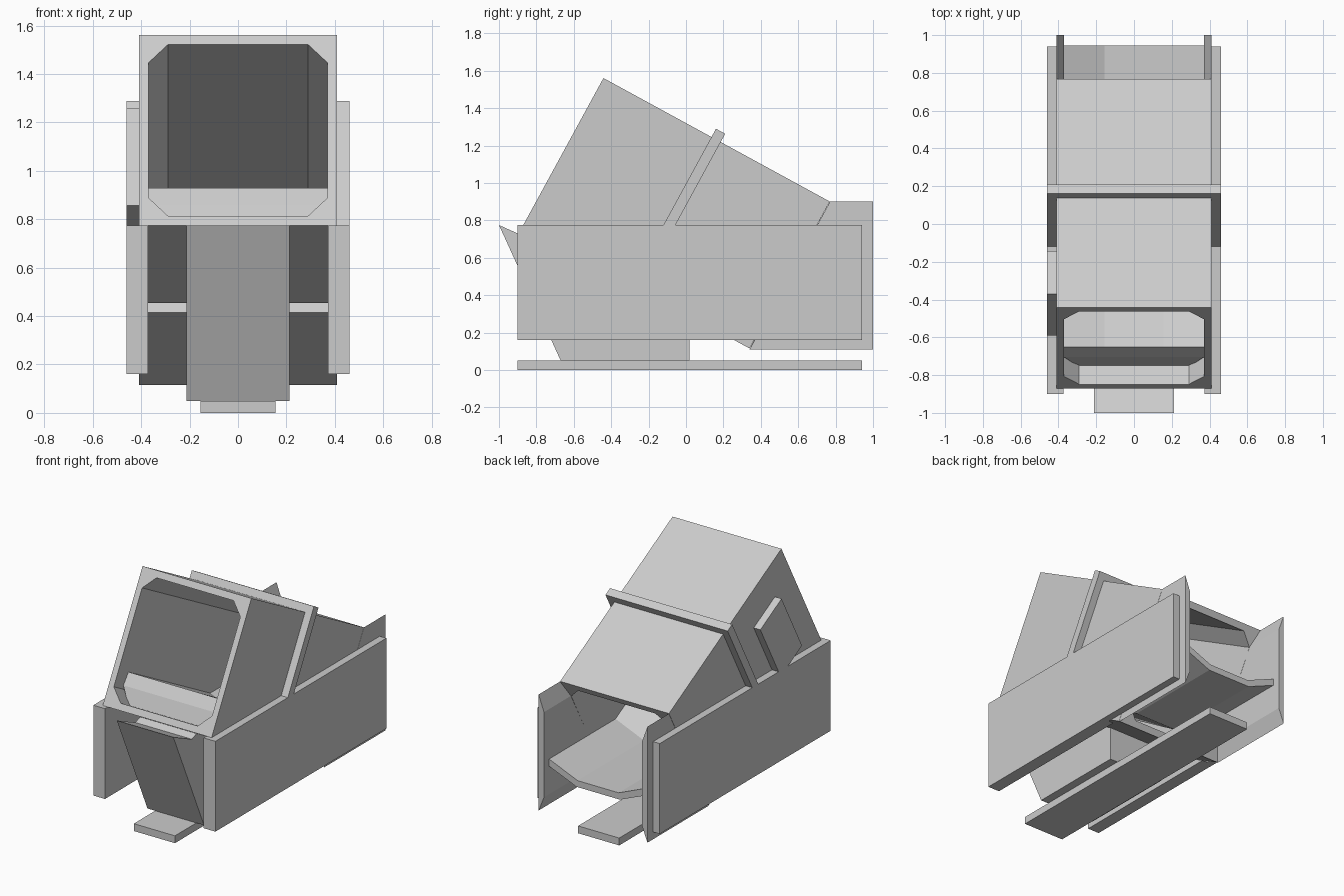
import bpy, bmesh
from mathutils import Vector

if "Cube" in bpy.data.objects:
    bpy.data.objects.remove(bpy.data.objects["Cube"])

# Inclined duct frame: u runs down the roof slope, v is perpendicular to it
O = Vector((0, -0.87, 0.775))
U = Vector((0, 0.878, -0.479))
V = Vector((0, 0.479, 0.878))
LENGTH, HEIGHT = 1.378, 0.895


def loft(name, ring_a, ring_b):
    """Closed solid between two matching rings of points."""
    bm = bmesh.new()
    a = [bm.verts.new(p) for p in ring_a]
    b = [bm.verts.new(p) for p in ring_b]
    n = len(a)
    bm.faces.new(a)
    bm.faces.new(b[::-1])
    for i in range(n):
        j = (i + 1) % n
        bm.faces.new((a[i], b[i], b[j], a[j]))
    bmesh.ops.recalc_face_normals(bm, faces=bm.faces)
    me = bpy.data.meshes.new(name)
    bm.to_mesh(me)
    bm.free()
    ob = bpy.data.objects.new(name, me)
    bpy.context.collection.objects.link(ob)
    return ob


def side_prism(name, profile, x0, x1, inner=None):
    """Extrude a (y, z) profile along x; the second profile may differ."""
    return loft(name, [(x0, y, z) for y, z in profile],
                [(x1, y, z) for y, z in (inner or profile)])


def duct_prism(name, section, u0, u1):
    """Extrude an (x, v) section along the sloping duct."""
    return loft(name, [O + U * u0 + V * v + Vector((x, 0, 0)) for x, v in section],
                [O + U * u1 + V * v + Vector((x, 0, 0)) for x, v in section])


def mirrored(half):
    return half + [(-x, v) for x, v in reversed(half)]


# Sloping duct: roof and walls with chamfered inside corners
duct_prism("duct_hood", mirrored([(0.41, 0.13), (0.41, HEIGHT)])[:2] +
           [(-0.41, HEIGHT), (-0.41, 0.13), (-0.37, 0.13), (-0.37, 0.765),
            (-0.29, 0.85), (0.29, 0.85), (0.37, 0.765), (0.37, 0.13)], 0, LENGTH)

# Duct floor in two lengths with a slit between them
floor_section = mirrored([(0.29, 0.045), (0.37, 0.13), (0.41, 0.13), (0.41, 0)])
duct_prism("duct_floor_front", floor_section, 0, 0.67)
duct_prism("duct_floor_rear", floor_section, 0.75, LENGTH)

# Raised collar over the duct
duct_prism("duct_collar", mirrored([(0.41, 0.3), (0.46, 0.3), (0.46, 0.945)])[:3] +
           [(-0.46, 0.945), (-0.46, 0.3), (-0.41, 0.3),
            (-0.41, HEIGHT), (0.41, HEIGHT)], 0.658, 0.714)

# Block on the left wall only
duct_prism("side_block", [(-0.46, 0.206), (-0.41, 0.206), (-0.41, 0.665),
                          (-0.46, 0.665)], 0.205, 0.465)

# Side panels, lower fillers and bevelled rear walls
panel = [(-0.9, 0.16), (0.94, 0.16), (0.94, 0.775), (-0.9, 0.775)]
filler = [(-0.9, 0.16), (0.24, 0.16), (-0.87, 0.775), (-0.9, 0.775)]
rear_outer = [(0.77, 0.90), (1.0, 0.90), (1.0, 0.11), (0.34, 0.11)]
rear_inner = [(0.71, 0.79), (1.0, 0.79), (1.0, 0.21), (0.39, 0.21)]
for side, s in (("left", -1), ("right", 1)):
    side_prism("side_panel_" + side, panel, s * 0.41, s * 0.46)
    side_prism("panel_filler_" + side, filler, s * 0.372, s * 0.41)
    side_prism("rear_wall_" + side, rear_outer, s * 0.41, s * 0.37, rear_inner)

# Inner chute: front step, ridge, slope and shallow trough at the rear
rows = [(-0.75, 0.755, 0.755, 0.30), (-0.705, 0.86, 0.86, 0.37),
        (-0.65, 0.93, 0.93, 0.37), (0.23, 0.45, 0.36, 0.37),
        (0.945, 0.45, 0.36, 0.37)]
bm = bmesh.new()
grid = [[bm.verts.new((x, y, z)) for x, z in
         ((-w, ze), (-0.155, zm), (0.155, zm), (w, ze))] for y, ze, zm, w in rows]
for r0, r1 in zip(grid, grid[1:]):
    for i in range(3):
        bm.faces.new((r0[i], r0[i + 1], r1[i + 1], r1[i]))
mesh = bpy.data.meshes.new("inner_chute")
bm.to_mesh(mesh)
bm.free()
chute = bpy.data.objects.new("inner_chute", mesh)
bpy.context.collection.objects.link(chute)
thick = chute.modifiers.new("thickness", "SOLIDIFY")
thick.thickness = 0.045
thick.offset = -1

# Keel box with raked front, and the base rail
side_prism("keel_box", [(-1.0, 0.775), (-0.67, 0.05), (0.02, 0.05), (0.02, 0.282),
                        (-0.75, 0.705), (-0.80, 0.685)], -0.213, 0.213)
side_prism("base_rail", [(-0.9, 0), (0.94, 0), (0.94, 0.05), (-0.9, 0.05)], -0.155, 0.155)
